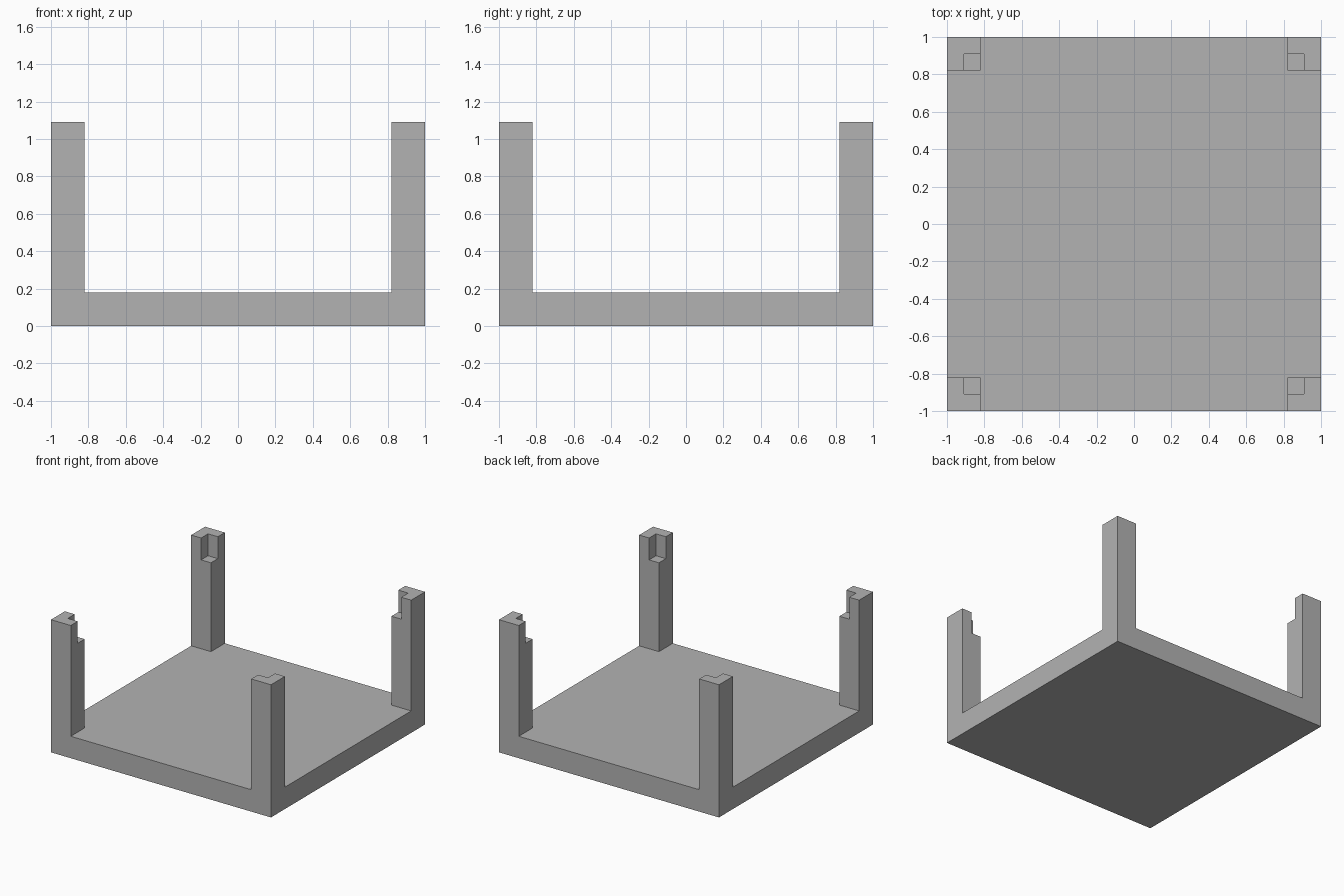
import bpy
import bmesh

cube = bpy.data.objects.get("Cube")
if cube:
    bpy.data.objects.remove(cube, do_unlink=True)

grey = bpy.data.materials.new("plain grey")
grey.use_nodes = True
grey.diffuse_color = (0.45, 0.45, 0.45, 1)
grey.node_tree.nodes["Principled BSDF"].inputs["Base Color"].default_value = grey.diffuse_color

BASE_TOP, LEDGE, TOP = 0.18, 0.91, 1.09
POST, NOTCH = 0.18, 0.09


def prism(name, outline, bottom, top):
    """Extrude a flat outline upwards into a closed solid."""
    bm = bmesh.new()
    face = bm.faces.new([bm.verts.new((x, y, bottom)) for x, y in outline])
    top_part = bmesh.ops.extrude_face_region(bm, geom=[face])["geom"]
    verts = [v for v in top_part if isinstance(v, bmesh.types.BMVert)]
    bmesh.ops.translate(bm, verts=verts, vec=(0, 0, top - bottom))
    bmesh.ops.recalc_face_normals(bm, faces=bm.faces)
    mesh = bpy.data.meshes.new(name)
    bm.to_mesh(mesh)
    bm.free()
    mesh.materials.append(grey)
    obj = bpy.data.objects.new(name, mesh)
    bpy.context.collection.objects.link(obj)
    return obj


def box_outline(x0, y0, x1, y1):
    return [(x0, y0), (x1, y0), (x1, y1), (x0, y1)]


# Square base slab
prism("base_slab", box_outline(-1, -1, 1, 1), 0, BASE_TOP)

# Corner posts, each with a notch cut from the inner top corner
inner, step = 1 - POST, 1 - NOTCH
for side, sx in (("left", 1), ("right", -1)):
    for end, sy in (("front", -1), ("back", 1)):
        post = prism(f"{end}_{side}_post",
                     box_outline(sx * inner, sy * inner, sx, sy), BASE_TOP, TOP)
        cutter = prism(f"{end}_{side}_notch_cutter",
                       box_outline(sx * (inner - NOTCH), sy * (inner - NOTCH),
                                   sx * step, sy * step), LEDGE, TOP + NOTCH)
        cutter.hide_render = True
        cutter.hide_set(True)
        notch = post.modifiers.new("notch", 'BOOLEAN')
        notch.operation = 'DIFFERENCE'
        notch.solver = 'EXACT'
        notch.object = cutter
